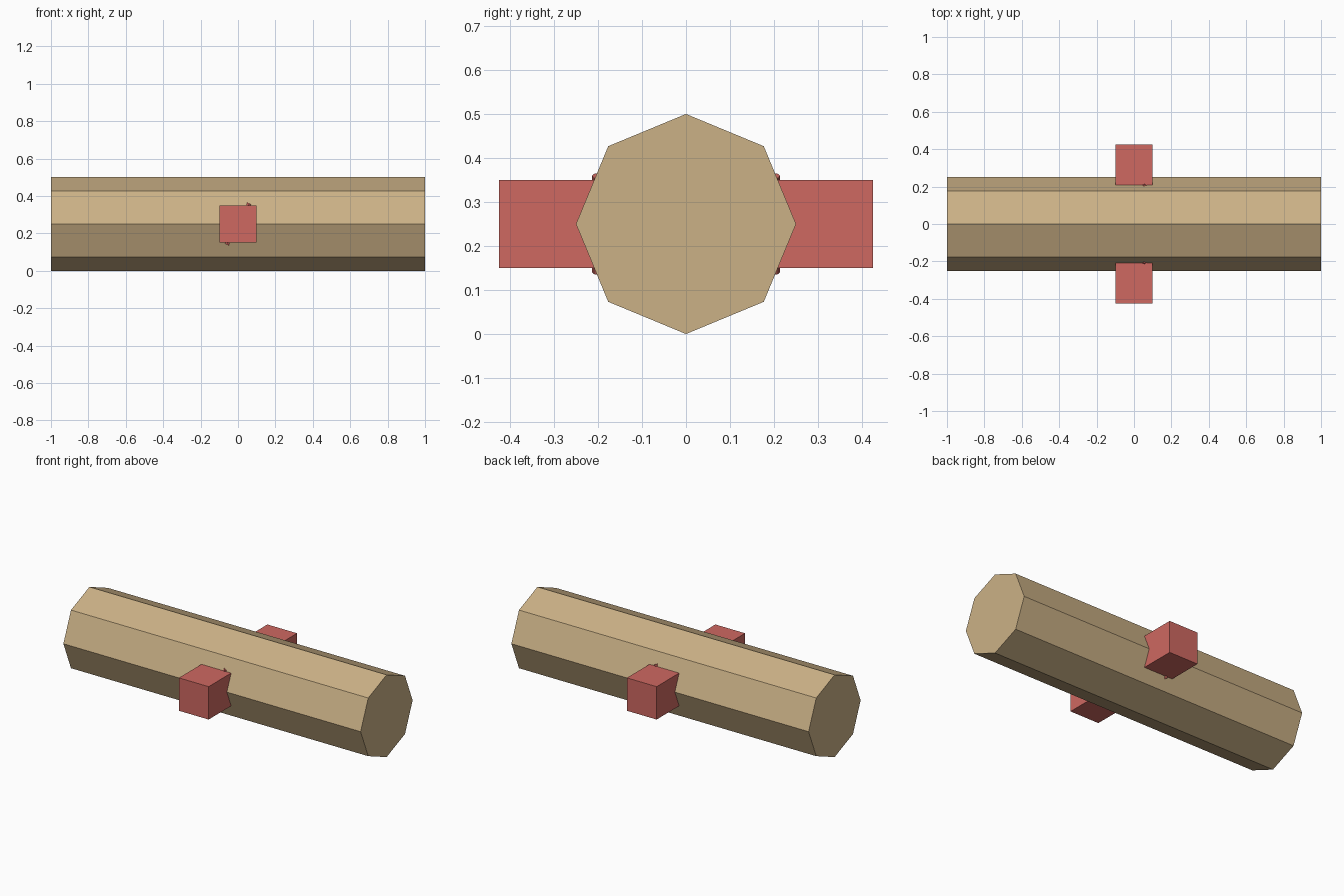
import bpy
from math import radians, pi

if "Cube" in bpy.data.objects:
    bpy.data.objects.remove(bpy.data.objects["Cube"])


def material(name, color):
    mat = bpy.data.materials.new(name)
    mat.diffuse_color = (*color, 1)
    mat.use_nodes = True
    mat.node_tree.nodes["Principled BSDF"].inputs["Base Color"].default_value = mat.diffuse_color
    return mat


wood = material("tan", (0.60, 0.44, 0.24))
red = material("red", (0.62, 0.14, 0.12))


def finish(name, mat):
    ob = bpy.context.object
    ob.name = name
    ob.data.materials.append(mat)
    bpy.ops.object.transform_apply(location=False, rotation=True, scale=True)
    return ob


# Eight-sided log lying along x, with a corner pointing straight up
bpy.ops.mesh.primitive_cylinder_add(vertices=8, radius=0.25, depth=2,
                                    location=(0, 0, 0.25), rotation=(0, pi / 2, 0))
finish("log", wood)

for side, label in ((-1, "front"), (1, "back")):
    # Square peg, its inner end sunk into the log
    bpy.ops.mesh.primitive_cube_add(size=1, location=(0, side * 0.30, 0.25))
    bpy.context.object.scale = (0.2, 0.25, 0.2)
    finish(label + "_peg", red)

    # Thin slanted pin through the peg, only its tips showing
    bpy.ops.mesh.primitive_cylinder_add(vertices=8, radius=0.0135, depth=0.25,
                                        location=(0, side * 0.2, 0.25),
                                        rotation=(0, radians(29), 0))
    finish(label + "_pin", red)
